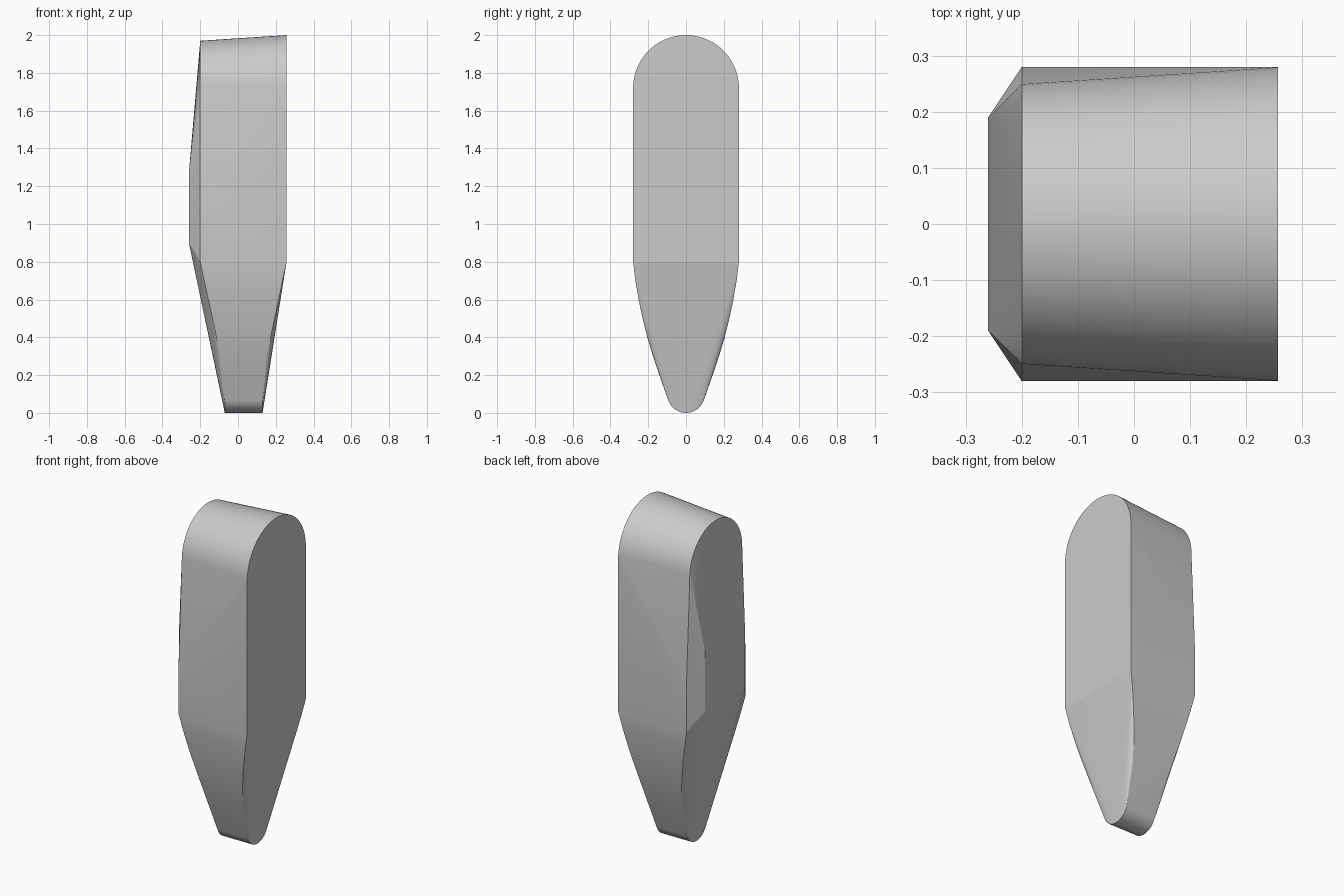
import bpy
import bmesh
from math import cos, sin, pi, radians

cube = bpy.data.objects.get("Cube")
if cube:
    bpy.data.objects.remove(cube, do_unlink=True)

# One plain grey
grey = bpy.data.materials.new("plain_grey")
grey.use_nodes = True
colour = (0.6, 0.6, 0.6, 1)
grey.diffuse_color = colour
grey.node_tree.nodes["Principled BSDF"].inputs["Base Color"].default_value = colour

points = []


def add_mirrored(x, y, z):
    """A point on the front and its twin on the back."""
    points.append((x, y, z))
    if y > 1e-5:
        points.append((x, -y, z))


def add_arc(x, radius, centre_z, start, end, steps):
    for i in range(steps + 1):
        a = radians(start + (end - start) * i / steps)
        add_mirrored(x, radius * cos(a), centre_z + radius * sin(a))


# Round tops: the left rim is wider than the right rim
add_arc(0.257, 0.28, 1.72, 0, 90, 20)
add_arc(-0.2, 0.25, 1.72, 0, 90, 20)
add_mirrored(-0.2, 0.28, 1.1)

# Curved taper from the shoulder down to the foot
taper = [(0.8, 0.28), (0.7, 0.268), (0.6, 0.251), (0.5, 0.23),
         (0.4, 0.205), (0.3, 0.175), (0.2, 0.141)]
for z, y in taper:
    t = (z - 0.2) / 0.6
    add_mirrored(0.13 + 0.127 * t, y, z)
    add_mirrored(-0.07 - 0.13 * t, y, z)

# Rounded foot
for x in (0.13, -0.07):
    add_arc(x, 0.1, 0.1, -20, -90, 14)

# Raised flat panel on the right side
for z in (0.9, 1.27):
    add_mirrored(-0.26, 0.19, z)

# Skin all outlines into one convex body
bm = bmesh.new()
for p in points:
    bm.verts.new(p)
result = bmesh.ops.convex_hull(bm, input=bm.verts[:])
loose = {g for g in result["geom_interior"] + result["geom_unused"]
         if isinstance(g, bmesh.types.BMVert)}
bmesh.ops.delete(bm, geom=list(loose), context="VERTS")
bmesh.ops.dissolve_limit(bm, angle_limit=radians(0.2), verts=bm.verts[:], edges=bm.edges[:])
bmesh.ops.recalc_face_normals(bm, faces=bm.faces[:])
mesh = bpy.data.meshes.new("tapered_body")
bm.to_mesh(mesh)
bm.free()
mesh.materials.append(grey)

body = bpy.data.objects.new("tapered_body", mesh)
bpy.context.collection.objects.link(body)
bpy.ops.object.select_all(action="DESELECT")
bpy.context.view_layer.objects.active = body
body.select_set(True)
bpy.ops.object.shade_smooth_by_angle(angle=radians(8))
